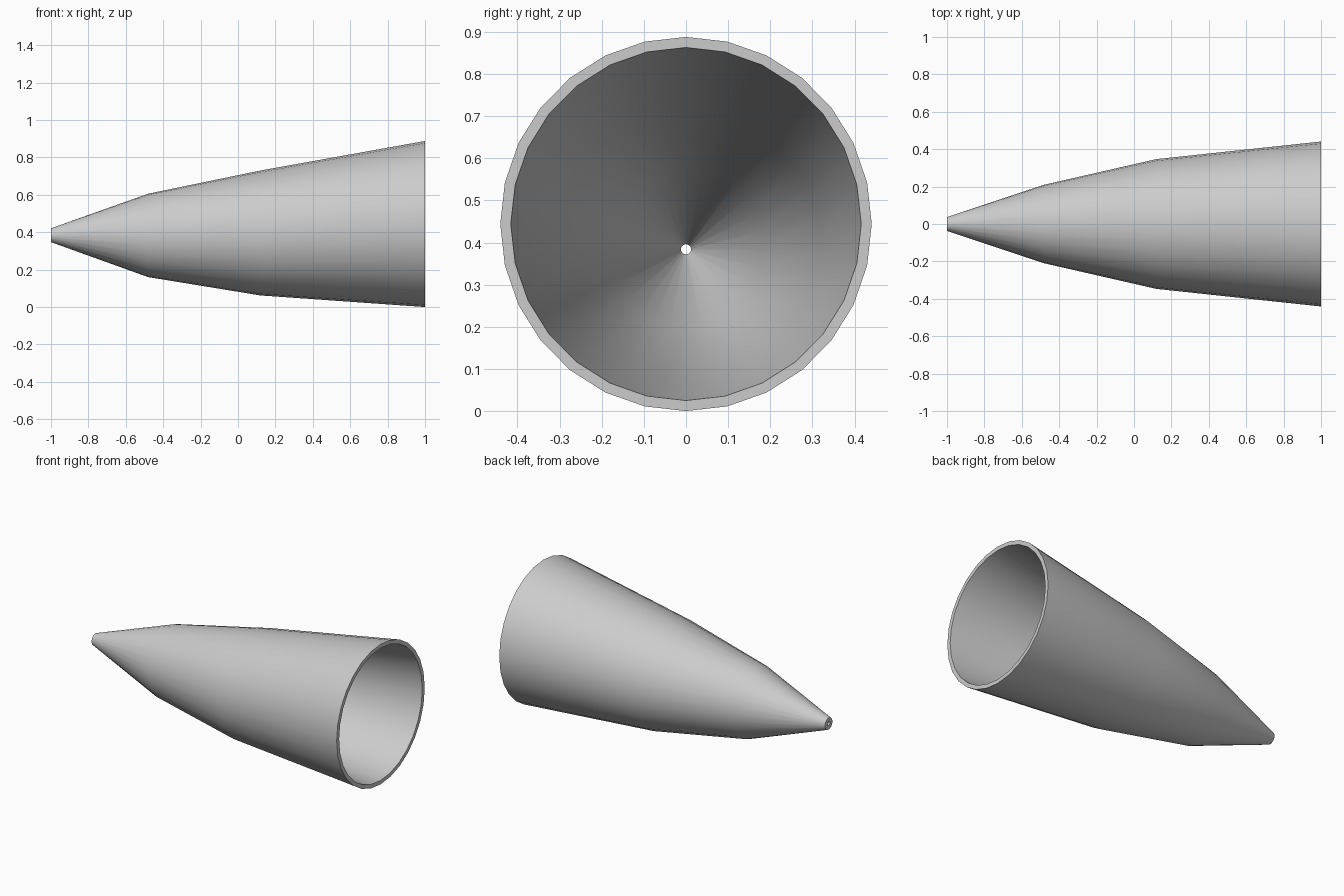
import bpy, bmesh, math

cube = bpy.data.objects.get("Cube")
if cube:
    bpy.data.objects.remove(cube, do_unlink=True)

SIDES = 28
WALL = 0.025

# Sections along the shell: x, centre height, half width, half height
SECTIONS = [
    (-1.0, 0.384, 0.037, 0.037),
    (-0.48, 0.383, 0.21, 0.223),
    (0.12, 0.396, 0.347, 0.334),
    (1.0, 0.444, 0.441, 0.444),
]

grey = bpy.data.materials.new("light grey")
grey.use_nodes = True
colour = (0.6, 0.6, 0.6, 1.0)
grey.diffuse_color = colour
grey.node_tree.nodes["Principled BSDF"].inputs["Base Color"].default_value = colour


def ring(bm, section, inset):
    x, zc, ry, rz = section
    angles = [math.tau * i / SIDES for i in range(SIDES)]
    return [bm.verts.new((x, (ry - inset) * math.sin(a), zc + (rz - inset) * math.cos(a)))
            for a in angles]


# Hollow tapering shell: outer skin, open rim, inner skin, small tip hole
bm = bmesh.new()
rings = [ring(bm, s, 0) for s in SECTIONS]
rings += [ring(bm, s, WALL) for s in reversed(SECTIONS)]
for a, b in zip(rings, rings[1:] + rings[:1]):
    for i in range(SIDES):
        j = (i + 1) % SIDES
        bm.faces.new((a[i], a[j], b[j], b[i]))
bmesh.ops.recalc_face_normals(bm, faces=bm.faces)

mesh = bpy.data.meshes.new("hollow_cone_shell")
bm.to_mesh(mesh)
bm.free()
mesh.materials.append(grey)
shell = bpy.data.objects.new("hollow_cone_shell", mesh)
bpy.context.collection.objects.link(shell)

# Smooth skins with crisp rims
bpy.ops.object.select_all(action="DESELECT")
shell.select_set(True)
bpy.context.view_layer.objects.active = shell
bpy.ops.object.shade_smooth_by_angle(angle=math.radians(40))
